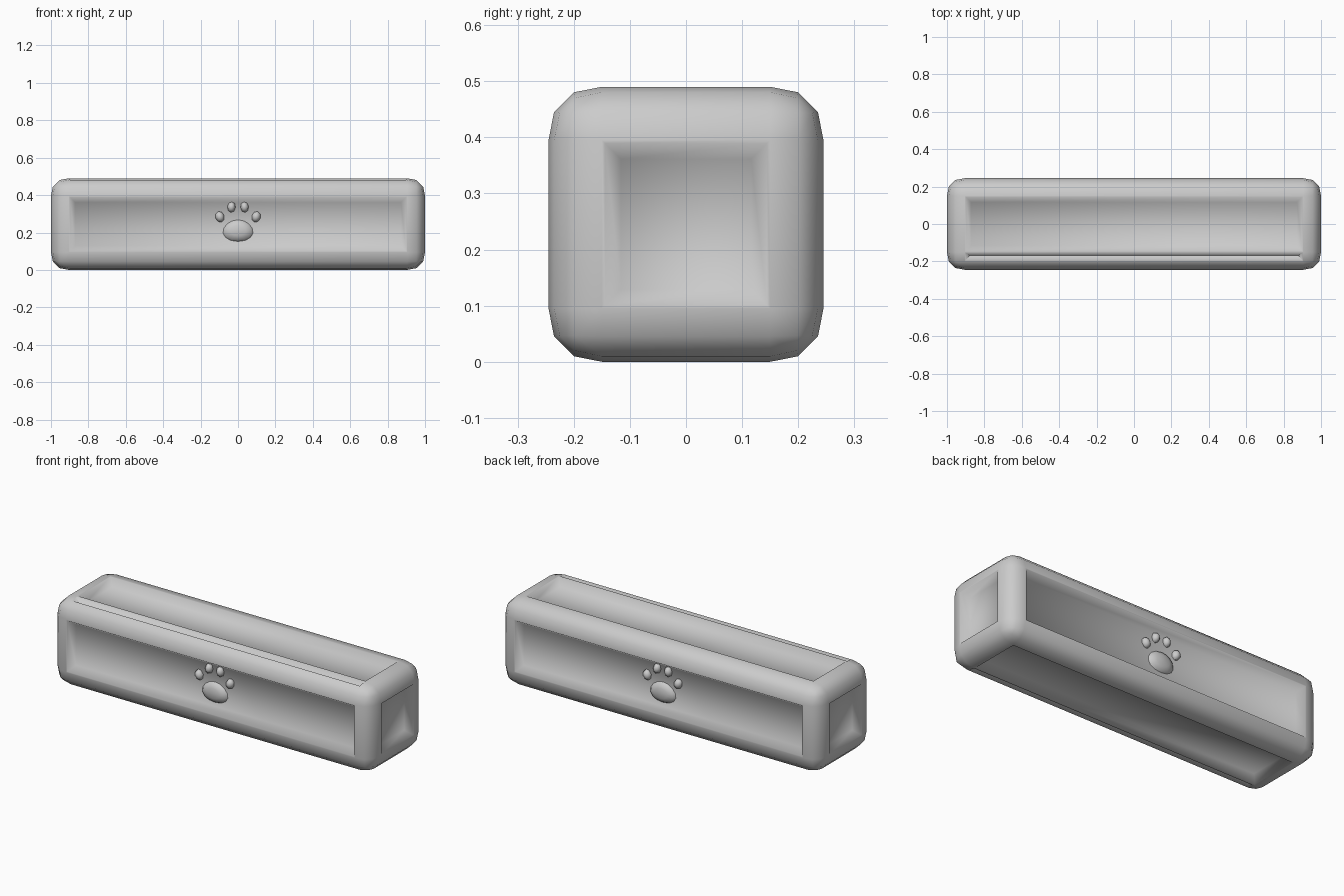
import bpy, bmesh, math
from mathutils import Vector

cube = bpy.data.objects.get("Cube")
if cube:
    bpy.data.objects.remove(cube, do_unlink=True)

grey = bpy.data.materials.new("light_grey")
grey.use_nodes = True
colour = (0.6, 0.6, 0.6, 1)
grey.diffuse_color = colour
grey.node_tree.nodes["Principled BSDF"].inputs["Base Color"].default_value = colour

HALF = Vector((1, 0.245, 0.245))
DEPTH = 0.04


def add_object(name, bm, angle):
    mesh = bpy.data.meshes.new(name)
    bm.normal_update()
    bm.to_mesh(mesh)
    bm.free()
    mesh.materials.append(grey)
    obj = bpy.data.objects.new(name, mesh)
    bpy.context.collection.objects.link(obj)
    bpy.ops.object.select_all(action='DESELECT')
    obj.select_set(True)
    bpy.context.view_layer.objects.active = obj
    bpy.ops.object.shade_smooth_by_angle(angle=math.radians(angle))
    return obj


# Bar: rounded box with a sunken panel on each of its six sides
bm = bmesh.new()
bmesh.ops.create_cube(bm, size=2)
for v in bm.verts:
    v.co = Vector(a * b for a, b in zip(v.co, HALF))
bmesh.ops.bevel(bm, geom=bm.edges[:], offset=0.095, segments=3, profile=0.55,
                affect='EDGES')
bm.normal_update()
panels = sorted(bm.faces, key=lambda f: f.calc_area())[-6:]
panels += [f for f in bm.faces if f not in panels
           and max(abs(c) for c in f.normal) > 0.999]
bmesh.ops.inset_individual(bm, faces=panels, thickness=0.008, depth=0)
bmesh.ops.inset_individual(bm, faces=panels, thickness=0.04, depth=-DEPTH)
bmesh.ops.translate(bm, verts=bm.verts, vec=(0, 0, HALF.z))
add_object("bar", bm, 60)


# Paw marks: a wide pad and four toes resting on the front and back panels
def pillow(name, side, x, z, rx, rz, tilt=0, segments=8, belly=0):
    bm = bmesh.new()
    bmesh.ops.create_uvsphere(bm, u_segments=segments, v_segments=6, radius=1)
    for v in bm.verts:
        px, pz, py = v.co
        px *= 1 - belly * pz
        px, pz = px * rx, pz * rz
        v.co = (x + px * math.cos(tilt) - pz * math.sin(tilt),
                side * (HALF.y - DEPTH + py * 0.025),
                z + px * math.sin(tilt) + pz * math.cos(tilt))
    bmesh.ops.recalc_face_normals(bm, faces=bm.faces)
    add_object(name, bm, 50)


for side, place in ((-1, "front"), (1, "back")):
    pillow(place + "_paw_pad", side, 0, 0.21, 0.08, 0.058, segments=14, belly=0.12)
    for s, hand in ((1, "left"), (-1, "right")):
        pillow(f"{place}_inner_toe_{hand}", side, s * 0.035, 0.336, 0.022, 0.029, s * 0.1)
        pillow(f"{place}_outer_toe_{hand}", side, s * 0.097, 0.284, 0.024, 0.03, -s * 0.3)
